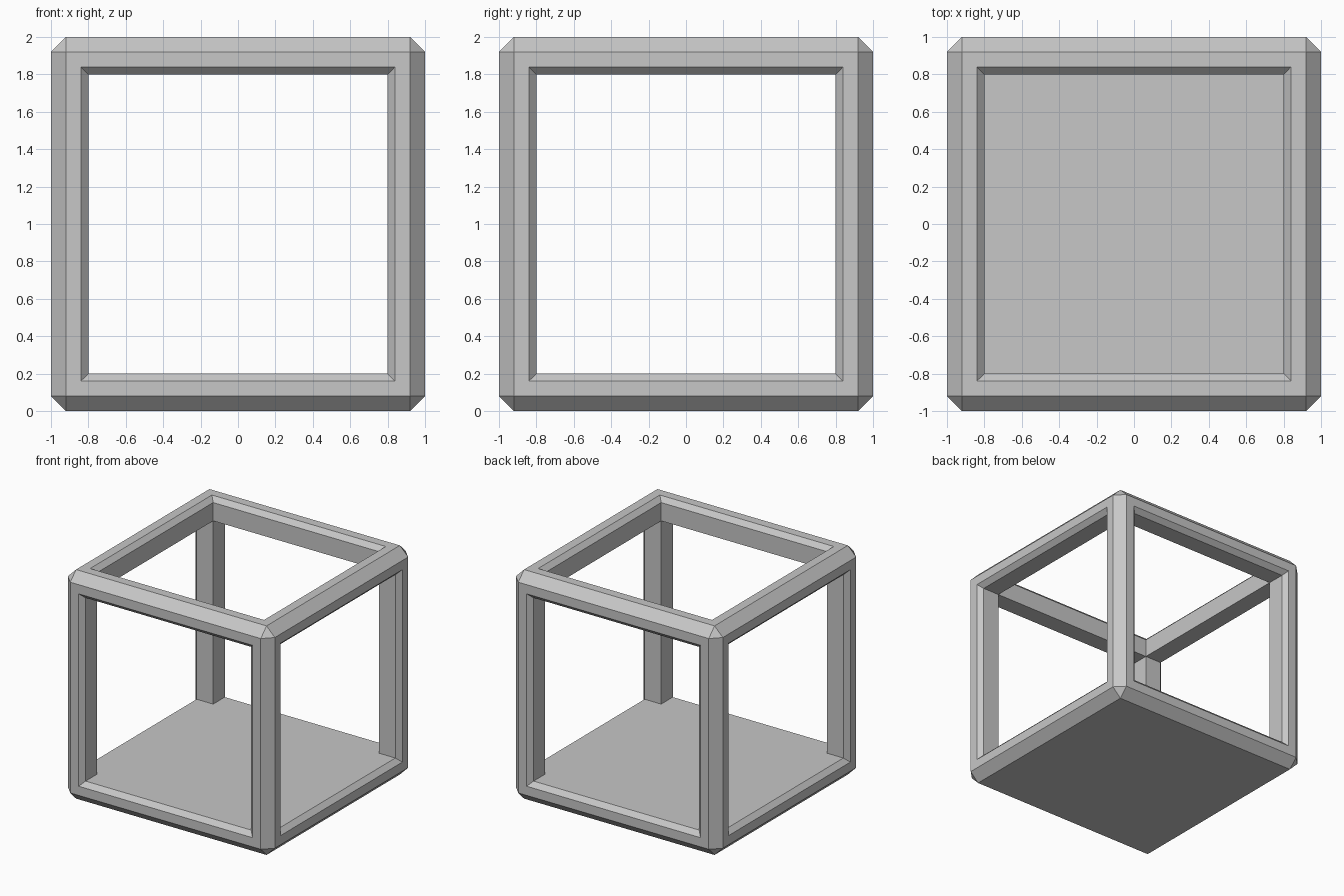
import bpy
import bmesh
from mathutils import Matrix

default_cube = bpy.data.objects.get("Cube")
if default_cube:
    bpy.data.objects.remove(default_cube, do_unlink=True)

CHAMFER = 0.08      # outer edge chamfer
RIM = 0.08          # flat width of each bar
LIP = 0.04          # chamfer around each opening
BAR = 0.2           # bar thickness

# Single plain material
grey = bpy.data.materials.new("plain grey")
grey.use_nodes = True
colour = (0.57, 0.57, 0.57, 1)
grey.diffuse_color = colour
grey.node_tree.nodes["Principled BSDF"].inputs["Base Color"].default_value = colour

# Chamfered block
bm = bmesh.new()
bmesh.ops.create_cube(bm, size=2)
bmesh.ops.bevel(bm, geom=bm.edges[:], offset=CHAMFER, offset_type='OFFSET',
                segments=1, profile=0.5, affect='EDGES')
bm.normal_update()

# Openings on the four sides and the top; the base stays solid
openings = [f for f in bm.faces
            if max(abs(c) for c in f.normal) > 0.99 and f.normal.z > -0.5]
bmesh.ops.inset_individual(bm, faces=openings, thickness=RIM, use_even_offset=True)
bmesh.ops.inset_individual(bm, faces=openings, thickness=LIP, depth=-LIP,
                           use_even_offset=True)

# Push each opening through to the inner edges of the bars
for face in openings:
    direction = face.normal.copy()
    inner = bmesh.ops.extrude_discrete_faces(bm, faces=[face])["faces"][0]
    bmesh.ops.translate(bm, verts=inner.verts[:], vec=-direction * (BAR - LIP))
    bmesh.ops.delete(bm, geom=[inner], context='FACES_ONLY')
bmesh.ops.remove_doubles(bm, verts=bm.verts[:], dist=0.001)

# Floor between the lower bars
rim = [e for e in bm.edges if e.is_boundary]
bmesh.ops.holes_fill(bm, edges=rim, sides=4)
bmesh.ops.recalc_face_normals(bm, faces=bm.faces[:])
bmesh.ops.transform(bm, matrix=Matrix.Translation((0, 0, 1)), verts=bm.verts[:])

mesh = bpy.data.meshes.new("open_cube_frame")
bm.to_mesh(mesh)
bm.free()
mesh.materials.append(grey)
frame = bpy.data.objects.new("open_cube_frame", mesh)
bpy.context.collection.objects.link(frame)
